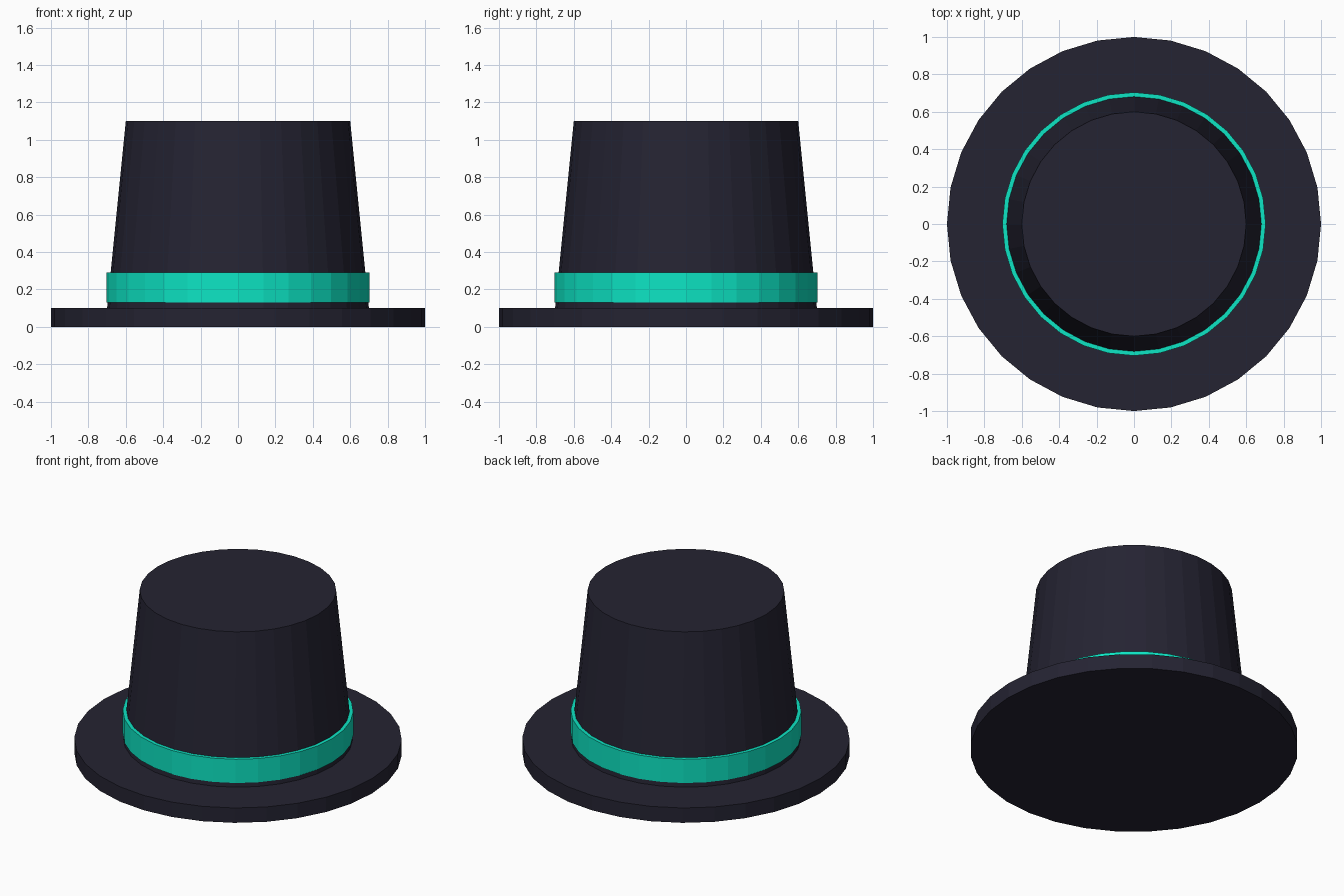
import bpy
import math

if "Cube" in bpy.data.objects:
    bpy.data.objects.remove(bpy.data.objects["Cube"])


def material(name, color):
    mat = bpy.data.materials.new(name)
    mat.diffuse_color = color
    mat.use_nodes = True
    mat.node_tree.nodes["Principled BSDF"].inputs["Base Color"].default_value = mat.diffuse_color
    return mat


def lathe(name, profile, mat, sides=32, closed=False):
    """Revolve (radius, z) points; open profiles are capped with flat n-gons."""
    verts = [(r * math.cos(2 * math.pi * i / sides), r * math.sin(2 * math.pi * i / sides), z)
             for r, z in profile for i in range(sides)]
    rings = len(profile)
    faces = []
    for k in range(rings if closed else rings - 1):
        a, b = k * sides, (k + 1) % rings * sides
        for i in range(sides):
            j = (i + 1) % sides
            faces.append((a + i, a + j, b + j, b + i))
    if not closed:
        faces.append(tuple(reversed(range(sides))))
        faces.append(tuple(range((rings - 1) * sides, rings * sides)))
    mesh = bpy.data.meshes.new(name)
    mesh.from_pydata(verts, [], faces)
    mesh.materials.append(mat)
    obj = bpy.data.objects.new(name, mesh)
    bpy.context.collection.objects.link(obj)
    return obj


felt = material("dark_felt", (0.018, 0.017, 0.032, 1))
ribbon = material("teal_ribbon", (0.004, 0.78, 0.55, 1))

# Wide flat brim
lathe("brim", [(1.0, 0.0), (1.0, 0.1)], felt)
# Tapered crown standing on the brim
lathe("crown", [(0.7, 0.1), (0.6, 1.1)], felt)
# Straight ribbon hugging the base of the crown
lathe("hat_band", [(0.67, 0.13), (0.704, 0.13), (0.704, 0.29), (0.67, 0.29)], ribbon, closed=True)
